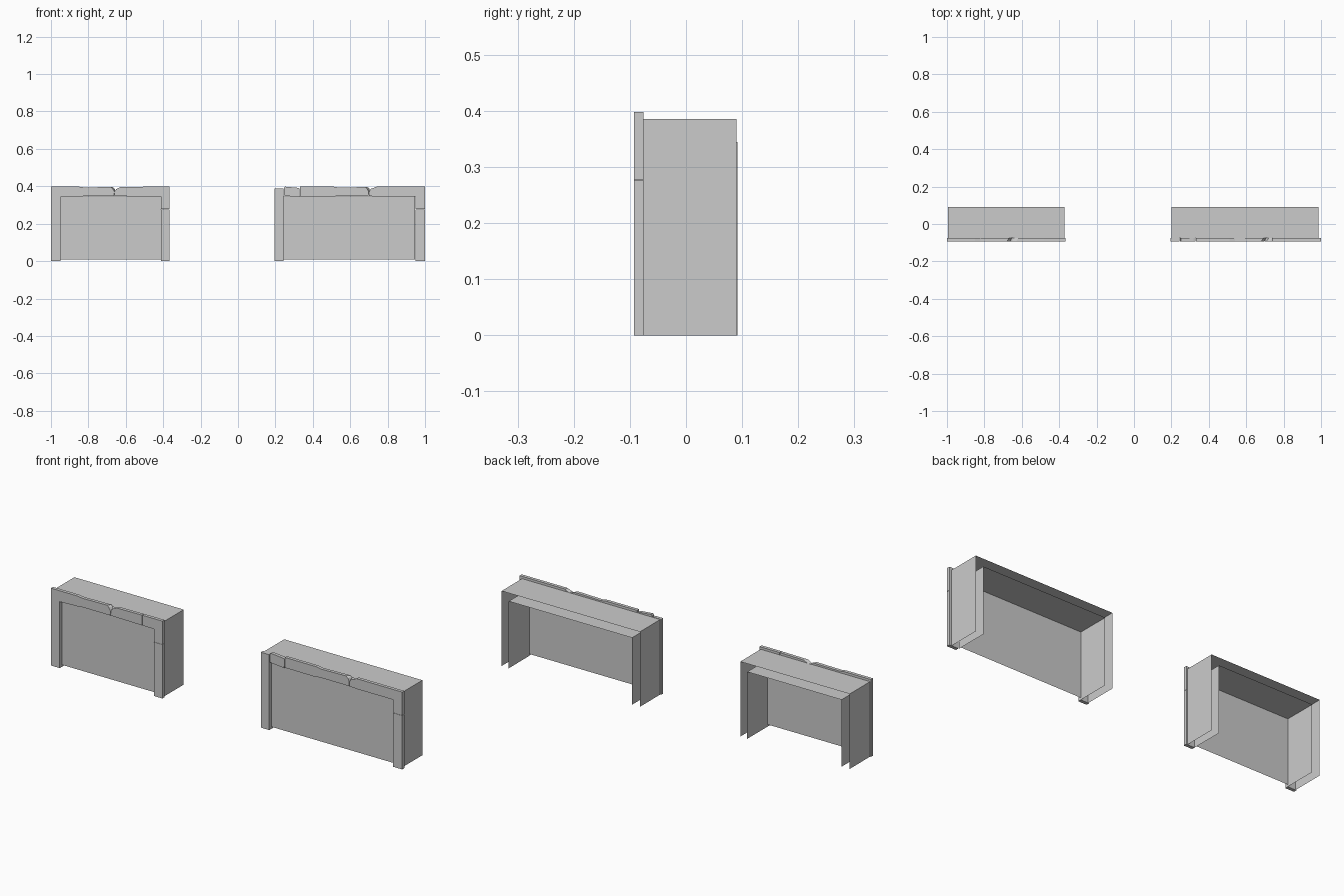
import bpy

if "Cube" in bpy.data.objects:
    bpy.data.objects.remove(bpy.data.objects["Cube"])

FRONT, TRIM_BACK, BACK = -0.093, -0.076, 0.09
TOP, HEAD = 0.398, 0.345


def make(name, verts, faces):
    mesh = bpy.data.meshes.new(name)
    mesh.from_pydata(verts, [], faces)
    mesh.update()
    ob = bpy.data.objects.new(name, mesh)
    bpy.context.collection.objects.link(ob)
    return ob


def slab(name, outline, skew=None):
    """Extrude a counter-clockwise x-z outline; skew shifts chosen back points in x."""
    n = len(outline)
    skew = skew or {}
    verts = [(x, FRONT, z) for x, z in outline]
    verts += [(x + skew.get(i, 0), TRIM_BACK, z) for i, (x, z) in enumerate(outline)]
    faces = [list(range(n)), list(range(2 * n - 1, n - 1, -1))]
    faces += [[i, i + n, (i + 1) % n + n, (i + 1) % n] for i in range(n)]
    return make(name, verts, faces)


def shell(name, x0, x1, top, y0, y1):
    """Thin three-sided cover: left side, top, right side."""
    path = [(x0, 0), (x0, top), (x1, top), (x1, 0)]
    verts = [(x, y, z) for y in (y0, y1) for x, z in path]
    return make(name, verts, [[i, i + 1, i + 5, i + 4][::-1] for i in range(3)])


def body(side, x0, x1, in0, in1):
    shell(side + "_outer_cover", x0, x1, 0.386, TRIM_BACK, BACK)
    shell(side + "_inner_lining", in0, in1, HEAD, TRIM_BACK, BACK + 0.002)
    y = TRIM_BACK + 0.001
    make(side + "_front_panel", [(in0, y, 0.01), (in1, y, 0.01), (in1, y, HEAD), (in0, y, HEAD)],
         [[0, 1, 2, 3]])


def right_corner(side, x_start, x_in, x_out):
    # L-shaped corner piece above a separate leg
    slab(side + "_corner_trim", [(x_start, HEAD), (x_in, HEAD), (x_in, 0.278), (x_out, 0.278),
                                 (x_out, TOP), (x_start, TOP)])
    slab(side + "_right_leg", [(x_in, 0), (x_out, 0), (x_out, 0.277), (x_in, 0.277)])


# Left unit
body("left", -0.995, -0.372, -0.95, -0.413)
slab("left_long_trim", [(-1, 0), (-0.95, 0), (-0.95, 0.342), (-0.84, 0.345), (-0.82, 0.348),
                        (-0.663, 0.348), (-0.661, 0.372), (-0.672, 0.388), (-0.68, 0.396),
                        (-0.82, 0.394), (-0.85, TOP), (-1, TOP)], {6: 0.006, 7: 0.012, 8: 0.012})
slab("left_middle_trim", [(-0.66, 0.348), (-0.482, HEAD), (-0.482, TOP), (-0.63, 0.396),
                          (-0.652, 0.384), (-0.659, 0.372)], {3: 0.012, 4: 0.012, 5: 0.006})
right_corner("left", -0.48, -0.413, -0.365)

# Right unit
body("right", 0.2, 0.987, 0.243, 0.945)
slab("right_left_leg", [(0.195, 0), (0.243, 0), (0.243, 0.388), (0.195, 0.388)])
slab("right_loose_block", [(0.246, 0.35), (0.328, 0.342), (0.33, 0.388), (0.318, 0.392),
                           (0.252, TOP), (0.246, 0.392)])
slab("right_long_trim", [(0.332, HEAD), (0.5, 0.344), (0.53, 0.348), (0.697, 0.348),
                         (0.698, 0.372), (0.69, 0.388), (0.68, 0.396), (0.54, 0.393),
                         (0.51, TOP), (0.332, TOP)], {4: 0.006, 5: 0.012, 6: 0.012})
slab("right_corner_trim", [(0.7, 0.348), (0.74, HEAD), (0.948, HEAD), (0.948, 0.278), (1, 0.278),
                           (1, TOP), (0.74, TOP), (0.726, 0.392), (0.708, 0.386), (0.701, 0.372)],
     {7: 0.012, 8: 0.012, 9: 0.006})
slab("right_right_leg", [(0.948, 0), (1, 0), (1, 0.277), (0.948, 0.277)])
